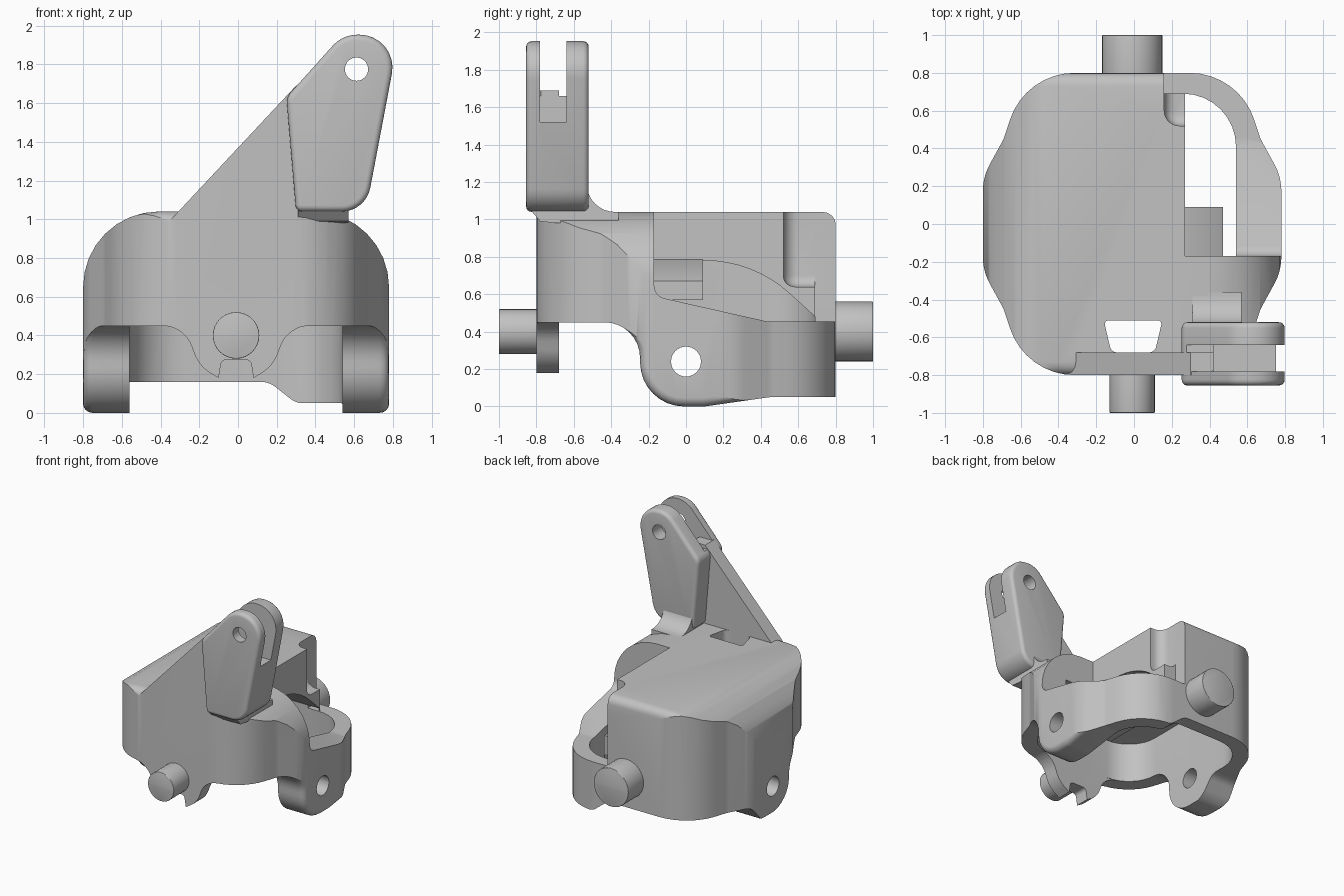
import bpy, bmesh, math
from mathutils import Vector

if "Cube" in bpy.data.objects:
    bpy.data.objects.remove(bpy.data.objects["Cube"])

grey = bpy.data.materials.new("cast_grey")
grey.use_nodes = True
COLOR = (0.54, 0.54, 0.54, 1)
grey.diffuse_color = COLOR
grey.node_tree.nodes["Principled BSDF"].inputs["Base Color"].default_value = COLOR


def rounded(points, steps=8):
    """Outline from (u, v, radius) corners, each rounded with an arc."""
    out, n = [], len(points)
    for i, p in enumerate(points):
        c = Vector(p[:2])
        r = p[2] if len(p) > 2 else 0
        if not r:
            out.append(c)
            continue
        a = (Vector(points[i - 1][:2]) - c).normalized()
        b = (Vector(points[(i + 1) % n][:2]) - c).normalized()
        half = a.angle(b) / 2
        mid = c + (a + b).normalized() * r / math.sin(half)
        t = r / math.tan(half)
        s, e = c + a * t - mid, c + b * t - mid
        sweep = s.angle_signed(e)
        for k in range(steps + 1):
            q = -sweep * k / steps
            out.append(mid + Vector((s.x * math.cos(q) - s.y * math.sin(q),
                                     s.x * math.sin(q) + s.y * math.cos(q))))
    return out


def inward(outline):
    """Mitred inward direction at each outline point."""
    n = len(outline)
    edges = [(outline[(i + 1) % n] - outline[i]).normalized() for i in range(n)]
    area = sum(outline[i - 1].cross(outline[i]) for i in range(n))
    side = 1 if area > 0 else -1
    normals = [Vector((-e.y, e.x)) * side for e in edges]
    return [(normals[i - 1] + normals[i]) / (1 + normals[i - 1].dot(normals[i])) for i in range(n)]


def prism(name, axis, points, lo, hi, bevel=0):
    """Extrude an outline along an axis; bevel rounds the end rims."""
    place = {"x": lambda u, v, w: (w, u, v), "y": lambda u, v, w: (u, w, v),
             "z": lambda u, v, w: (u, v, w)}[axis]
    outline = rounded(points)
    dirs = inward(outline)
    turns = [k * math.pi / 8 for k in range(5)] if bevel else [0]
    rim = [(bevel * (1 - math.sin(a)), bevel * (1 - math.cos(a))) for a in turns]
    levels = [(d, lo + w) for d, w in rim] + [(d, hi - w) for d, w in reversed(rim)]
    bm = bmesh.new()
    rings = [[bm.verts.new(place(*(p + m * d), w)) for p, m in zip(outline, dirs)] for d, w in levels]
    bm.faces.new(rings[0])
    bm.faces.new(rings[-1])
    n = len(outline)
    for r0, r1 in zip(rings, rings[1:]):
        for i in range(n):
            j = (i + 1) % n
            bm.faces.new((r0[i], r0[j], r1[j], r1[i]))
    bmesh.ops.recalc_face_normals(bm, faces=bm.faces[:])
    me = bpy.data.meshes.new(name)
    bm.to_mesh(me)
    bm.free()
    me.materials.append(grey)
    ob = bpy.data.objects.new(name, me)
    bpy.context.collection.objects.link(ob)
    return ob


def box(name, x0, x1, y0, y1, z0, z1):
    return prism(name, "z", [(x0, y0), (x1, y0), (x1, y1), (x0, y1)], z0, z1)


def disc(name, axis, u, v, r, lo, hi, bevel=0):
    return prism(name, axis, [(u - r, v - r, r * .999), (u + r, v - r, r * .999),
                              (u + r, v + r, r * .999), (u - r, v + r, r * .999)], lo, hi, bevel)


def combine(ob, other, op):
    """Apply a boolean and drop the helper."""
    m = ob.modifiers.new(op, "BOOLEAN")
    m.operation, m.solver, m.object = op, "EXACT", other
    bpy.context.view_layer.objects.active = ob
    bpy.ops.object.modifier_apply(modifier=m.name)
    bpy.data.objects.remove(other)


# Main casting: front and side outlines intersected
casting = prism("casting", "y", [(-.8, -.2), (.78, -.2), (.78, 1.04, .39), (-.8, 1.04, .39)],
                -.801, .801, .07)
combine(casting, prism("side_shape", "x", [(-.9, .45), (-.25, .45, .19), (-.24, 0, .235), (.1, 0, .2),
                                           (.45, .05, .2), (.9, .05), (.9, 1.3), (-.9, 1.3)],
                       -.801, .781, .05), "INTERSECT")

# Front skirt around the pin with a small slot, and the sloped gusset web
half = [(.5, .55), (.5, .45), (.27, .45, .16), (.19, .24, .2), (.09, .18), (.075, .275, .03)]
half = [(u - .01, *rest) for u, *rest in half]
skirt = half + [(-.02 - u, *rest) for u, *rest in reversed(half)]
combine(casting, prism("skirt", "y", skirt, -.82, -.68), "UNION")
combine(casting, prism("gusset", "y", [(-.42, .92), (.3, 1.69), (.42, 1.69), (.42, .92)], -.82, -.68), "UNION")

# Plan outline trims everything, with slightly waisted corners
quarter = [(.79, .25, .3), (.68, .45, .2), (.565, .8, .36)]
plan = quarter + [(-u, v, r) for u, v, r in reversed(quarter)]
plan += [(-u, -v, r) for u, v, r in quarter] + [(u, -v, r) for u, v, r in reversed(quarter)]
combine(casting, prism("plan", "z", [(u - .01, v, r) for u, v, r in plan], -.1, 2), "INTERSECT")

# Hollow underside with an arched roof
cavity = prism("cavity", "z", [(-.56, -.68, .26), (.54, -.68, .26), (.54, .69, .28), (-.56, .69, .28)], -.2, 1)
combine(cavity, prism("arch", "x", [(-.8, -.3), (.8, -.3), (.8, .38), (.36, .78, .68), (-.8, .78)],
                      -1, 1), "INTERSECT")
combine(casting, cavity, "DIFFERENCE")

# Raised lower edge behind the right lug and along the back
combine(casting, prism("lug_relief", "x", [(0, -.2), (0, -.01), (.13, -.01, .2), (.27, .16, .1),
                                           (.95, .16), (.95, -.2)], -.95, -.4), "DIFFERENCE")
combine(casting, prism("back_relief", "y", [(-.95, -.2), (-.95, .16), (.16, .16, .12), (.3, .05, .1),
                                            (.4, .05), (.4, -.2)], .5, .95), "DIFFERENCE")

# Open left bay, back notch, top window and lug holes
combine(casting, prism("bay", "x", [(-.17, 1.3), (-.17, .59, .07), (.43, .455), (.95, .455), (.95, 1.3)],
                       .27, .95), "DIFFERENCE")
combine(casting, prism("notch", "z", [(.16, .52, .08), (.4, .52), (.4, .95), (.16, .95)],
                       .64, 1.3, .06), "DIFFERENCE")
combine(casting, box("notch_step", .16, .4, .69, .95, .455, .9), "DIFFERENCE")
combine(casting, prism("window", "z", [(-.16, -.51, .02), (.15, -.51, .02), (.11, -.68, .04), (-.12, -.68, .04)],
                       .6, 1.3), "DIFFERENCE")
combine(casting, disc("lug_hole", "x", 0, .24, .08, -1, 1), "DIFFERENCE")

# Pins and sloped inner block
disc("front_pin", "y", -.01, .4, .12, -1, -.7, .005)
disc("back_pin", "y", -.01, .4, .16, .72, 1, .005)
prism("inner_block", "y", [(-.1, .57), (.47, .57), (.47, .67), (.27, .785), (-.1, .785)], -.4, .09)

# Pedestal blending the fork into the casting
prism("fork_pedestal", "x", [(-.7, .98), (-.78, .99), (-.84, 1.06), (-.84, 1.2), (-.53, 1.2),
                             (-.53, 1.04, .15), (-.36, 1.04), (-.36, .98)], .31, .57)

# Fork arm with slot and cross hole
fork = prism("fork_arm", "y", [(.3, 1.04, .035), (.25, 1.63, .08), (.54, 1.953, .17), (.833, 1.953, .17),
                               (.66, 1.04, .15)], -.855, -.52, .03)
combine(fork, box("slot", .42, 1, -.78, -.64, 1.52, 2.2), "DIFFERENCE")
combine(fork, box("slot_upper", .1, 1, -.78, -.64, 1.66, 2.2), "DIFFERENCE")
combine(fork, disc("fork_hole", "y", .612, 1.775, .06, -1, 0), "DIFFERENCE")

for ob in bpy.context.collection.objects:
    if ob.type == "MESH" and grey.name in ob.data.materials:
        bpy.ops.object.select_all(action="DESELECT")
        ob.select_set(True)
        bpy.context.view_layer.objects.active = ob
        bpy.ops.object.shade_smooth_by_angle(angle=math.radians(32))
